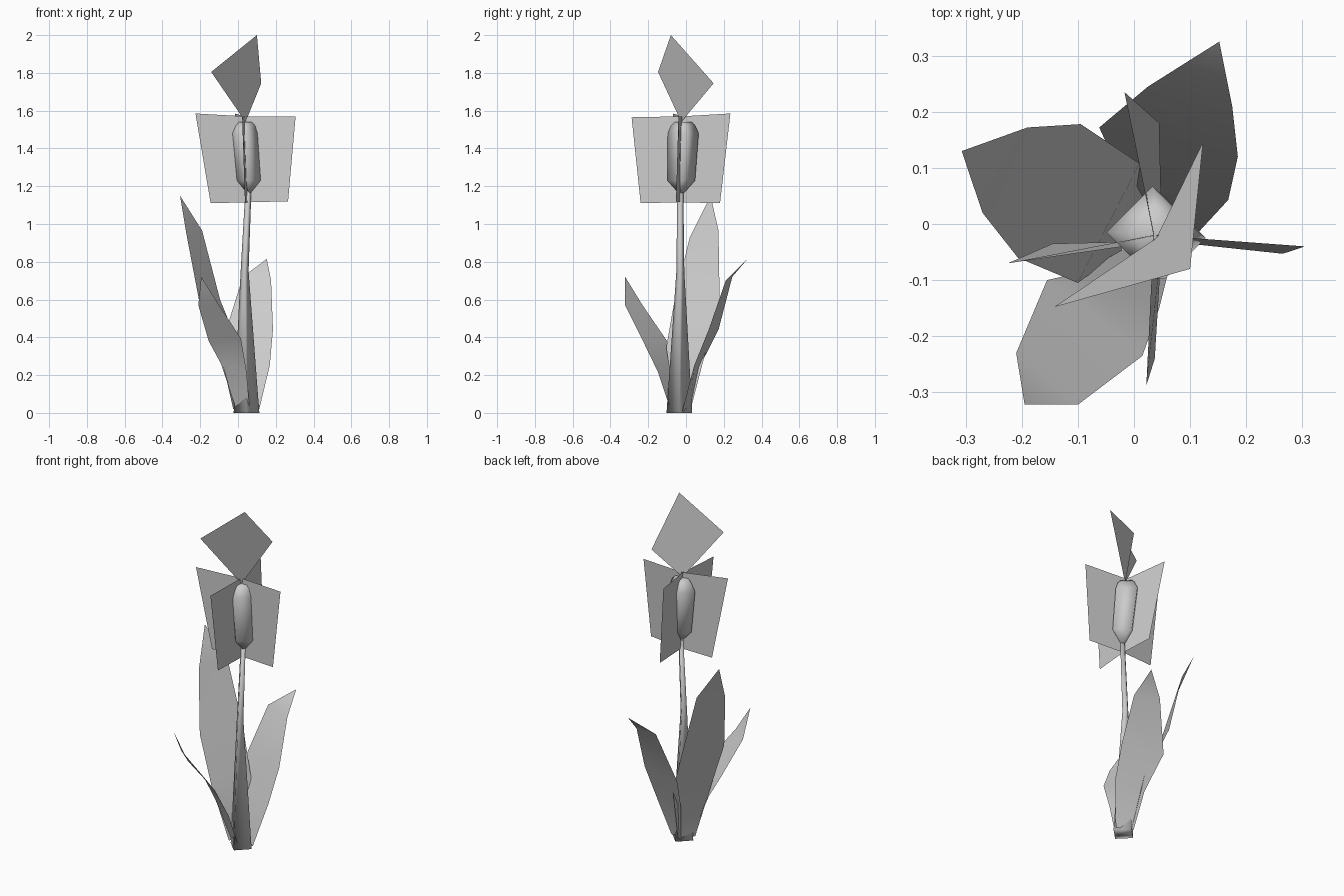
import bpy, bmesh
from mathutils import Vector

cube = bpy.data.objects.get("Cube")
if cube:
    bpy.data.objects.remove(cube)

grey = bpy.data.materials.new("plain grey")
grey.use_nodes = True
COLOUR = (0.6, 0.6, 0.6, 1)
grey.diffuse_color = COLOUR
grey.node_tree.nodes["Principled BSDF"].inputs["Base Color"].default_value = COLOUR


def finish(name, bm, smooth=True):
    mesh = bpy.data.meshes.new(name)
    bm.to_mesh(mesh)
    bm.free()
    mesh.materials.append(grey)
    for face in mesh.polygons:
        face.use_smooth = smooth
    obj = bpy.data.objects.new(name, mesh)
    bpy.context.collection.objects.link(obj)
    return obj


def diamond_loft(name, rings):
    """Four-sided tube through (x, y, z, radius) rings."""
    bm = bmesh.new()
    loops = []
    for x, y, z, r in rings:
        loops.append([bm.verts.new((x + a * r, y + b * r, z))
                      for a, b in ((1, 0), (0, 1), (-1, 0), (0, -1))])
    for low, high in zip(loops, loops[1:]):
        for i in range(4):
            j = (i + 1) % 4
            bm.faces.new((low[i], low[j], high[j], high[i]))
    bm.faces.new(loops[0][::-1])
    bm.faces.new(loops[-1])
    return finish(name, bm)


def leaf(name, left, right, tip):
    """Thin blade between two edges that meet at a tip."""
    bm = bmesh.new()
    a = [bm.verts.new(p) for p in left]
    b = [bm.verts.new(p) for p in right]
    for i in range(len(a) - 1):
        bm.faces.new((a[i], b[i], b[i + 1], a[i + 1]))
    bm.faces.new((a[-1], b[-1], bm.verts.new(tip)))
    return finish(name, bm)


def petal(name, points):
    bm = bmesh.new()
    bm.faces.new([bm.verts.new(p) for p in points])
    return finish(name, bm, False)


# Stem and flower core
diamond_loft("stem", [(0.045, -0.035, 0, 0.068), (0.035, -0.03, 0.75, 0.021),
                      (0.055, -0.03, 1.18, 0.016)])
diamond_loft("flower_core", [(0.058, -0.025, 1.165, 0.015), (0.055, -0.025, 1.23, 0.073),
                             (0.033, -0.015, 1.48, 0.082), (0.037, -0.015, 1.52, 0.064),
                             (0.037, -0.015, 1.54, 0.045)])

# Four upright petals around the core
inner_top, inner_low = (0.035, -0.02, 1.57), (0.05, -0.03, 1.115)
outer = {
    "right_petal": ((-0.145, -0.035, 1.11), (-0.225, -0.07, 1.585)),
    "left_petal": ((0.265, -0.053, 1.12), (0.305, -0.04, 1.57)),
    "front_petal": ((0.037, -0.24, 1.11), (0.022, -0.288, 1.565)),
    "back_petal": ((0.045, 0.18, 1.11), (-0.017, 0.235, 1.585)),
}
for name, (low, high) in outer.items():
    petal(name, (inner_low, low, high, inner_top))

# Raised petal on top
petal("top_petal", ((0.04, -0.025, 1.54), (0.123, 0.146, 1.745),
                    (0.1, -0.08, 2.0), (-0.142, -0.148, 1.805)))

# Three leaves around the base
leaf("tall_leaf",
     [(-0.025, -0.05, 0.02), (-0.1, -0.105, 0.345), (-0.207, -0.06, 0.6), (-0.27, 0.02, 0.93)],
     [(0.035, 0.025, 0.02), (0.01, 0.108, 0.34), (-0.095, 0.178, 0.6), (-0.19, 0.172, 0.965)],
     (-0.307, 0.13, 1.15))
leaf("back_leaf",
     [(0.02, 0.02, 0.01), (-0.015, 0.07, 0.24), (-0.062, 0.172, 0.44), (0.025, 0.245, 0.72)],
     [(0.11, -0.02, 0.01), (0.168, 0.043, 0.25), (0.185, 0.12, 0.44), (0.175, 0.21, 0.7)],
     (0.152, 0.325, 0.815))
leaf("front_leaf",
     [(-0.01, -0.04, 0.02), (-0.09, -0.085, 0.26), (-0.155, -0.1, 0.38), (-0.21, -0.23, 0.57)],
     [(0.06, -0.09, 0.04), (0.045, -0.15, 0.22), (0.015, -0.235, 0.395), (-0.1, -0.322, 0.57)],
     (-0.195, -0.322, 0.72))
